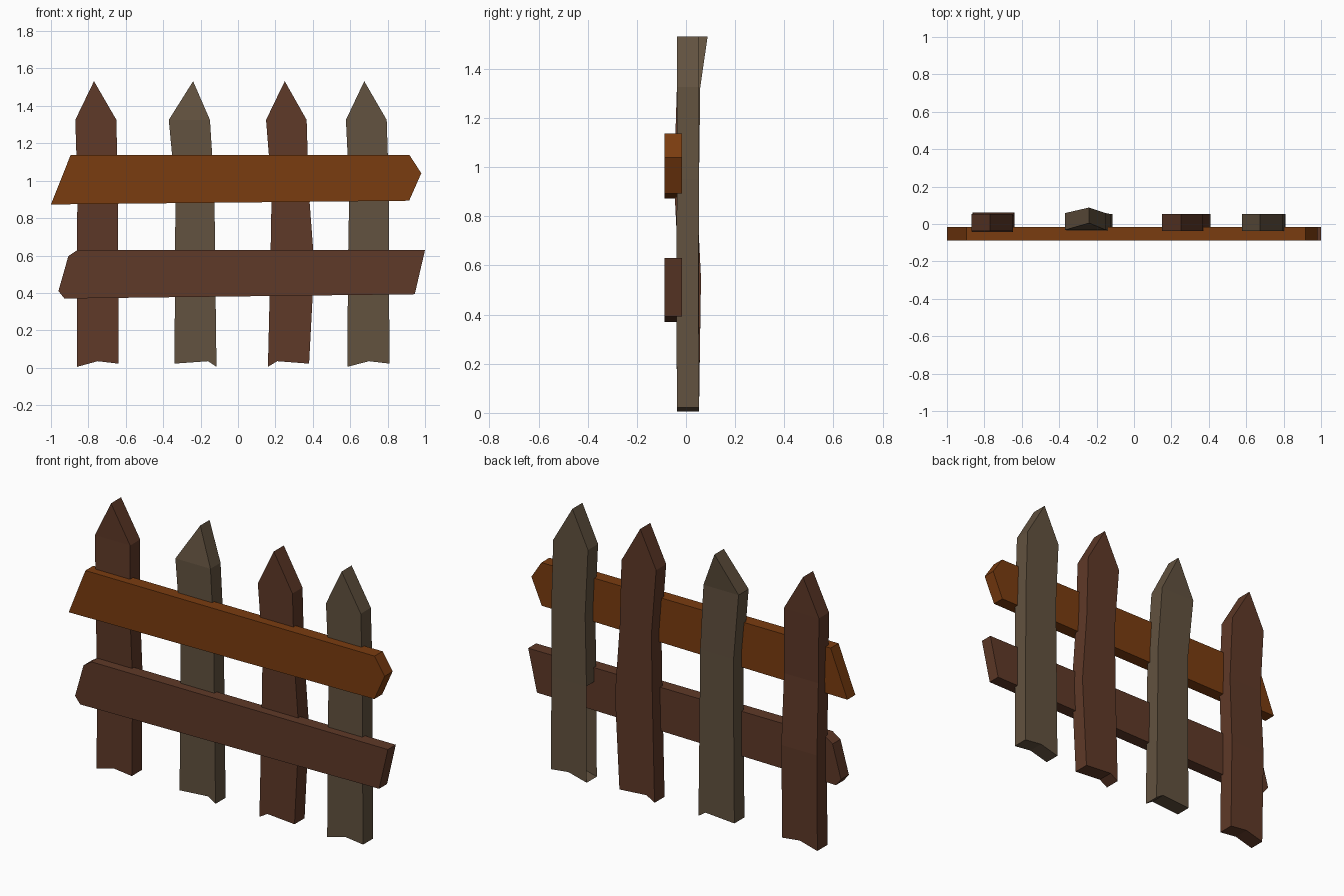
import bpy, bmesh

if "Cube" in bpy.data.objects:
    bpy.data.objects.remove(bpy.data.objects["Cube"])


def material(name, color):
    m = bpy.data.materials.new(name)
    m.diffuse_color = (*color, 1)
    m.use_nodes = True
    m.node_tree.nodes["Principled BSDF"].inputs["Base Color"].default_value = m.diffuse_color
    return m


BROWN = material("dark_brown_wood", (0.114, 0.041, 0.021))
GREY = material("grey_brown_wood", (0.122, 0.084, 0.050))
ORANGE = material("orange_brown_wood", (0.195, 0.045, 0.005))


def finish(bm, name, mat):
    bmesh.ops.recalc_face_normals(bm, faces=bm.faces)
    me = bpy.data.meshes.new(name)
    bm.to_mesh(me)
    bm.free()
    me.materials.append(mat)
    ob = bpy.data.objects.new(name, me)
    bpy.context.collection.objects.link(ob)
    return ob


def rail(name, outline, mat):
    """Extrude a front outline through the rail's thickness."""
    bm = bmesh.new()
    f = [bm.verts.new((x, -0.087, z)) for x, z in outline]
    b = [bm.verts.new((x, -0.016, z)) for x, z in outline]
    bm.faces.new(f)
    bm.faces.new(b[::-1])
    for i in range(len(f)):
        j = (i + 1) % len(f)
        bm.faces.new((f[i], b[i], b[j], f[j]))
    finish(bm, name, mat)


def picket(name, mat, left, right, notch, apex, zl, zr, dy, tip=(-0.037, 0.053), open_side=False):
    """left/right: edge x at the four levels; dy: y shift at the four levels."""
    bm = bmesh.new()
    zs = [0, 0.55, 0.95, 1.325]
    sides = []
    for k, y in enumerate((-0.037, 0.053)):
        L = [bm.verts.new((x, y + d, z or zl)) for x, z, d in zip(left, zs, dy)]
        R = [bm.verts.new((x, y + d, z or zr)) for x, z, d in zip(right, zs, dy)]
        n = bm.verts.new((notch, y, 0.035))
        a = bm.verts.new((apex, tip[k], 1.532))
        bm.faces.new((L[0], n, R[0], R[1], L[1]))
        for i in (1, 2):
            bm.faces.new((L[i], R[i], R[i + 1], L[i + 1]))
        bm.faces.new((L[3], R[3], a))
        sides.append([n] + R + [a] + L[::-1])
    f, b = sides
    for i in range(len(f)):
        j = (i + 1) % len(f)
        if open_side and i == 8:      # split-off lower side of the last picket
            continue
        bm.faces.new((f[i], b[i], b[j], f[j]))
    finish(bm, name, mat)


# Pointed, slightly warped pickets
picket("picket_1", BROWN, (-0.86, -0.863, -0.858, -0.87), (-0.64, -0.64, -0.643, -0.65),
       -0.75, -0.77, 0.005, 0.022, (0, 0.008, -0.012, 0))
picket("picket_2", GREY, (-0.34, -0.336, -0.335, -0.37), (-0.115, -0.122, -0.126, -0.15),
       -0.16, -0.24, 0.022, 0.005, (0, 0, 0, 0.005), tip=(0.005, 0.088))
picket("picket_3", BROWN, (0.16, 0.173, 0.18, 0.15), (0.38, 0.408, 0.378, 0.367),
       0.21, 0.25, 0.005, 0.022, (0, 0, 0, 0))
picket("picket_4", GREY, (0.585, 0.588, 0.595, 0.577), (0.81, 0.807, 0.807, 0.795),
       0.70, 0.675, 0.005, 0.022, (0, -0.002, 0, 0), open_side=True)

# Rails across the front
rail("upper_rail", [(-1, 0.873), (0.915, 0.893), (0.98, 1.04), (0.917, 1.137), (-0.895, 1.137)], ORANGE)
rail("lower_rail", [(-0.928, 0.37), (0.945, 0.393), (1, 0.63), (-0.858, 0.63),
                    (-0.907, 0.597), (-0.96, 0.41)], BROWN)
